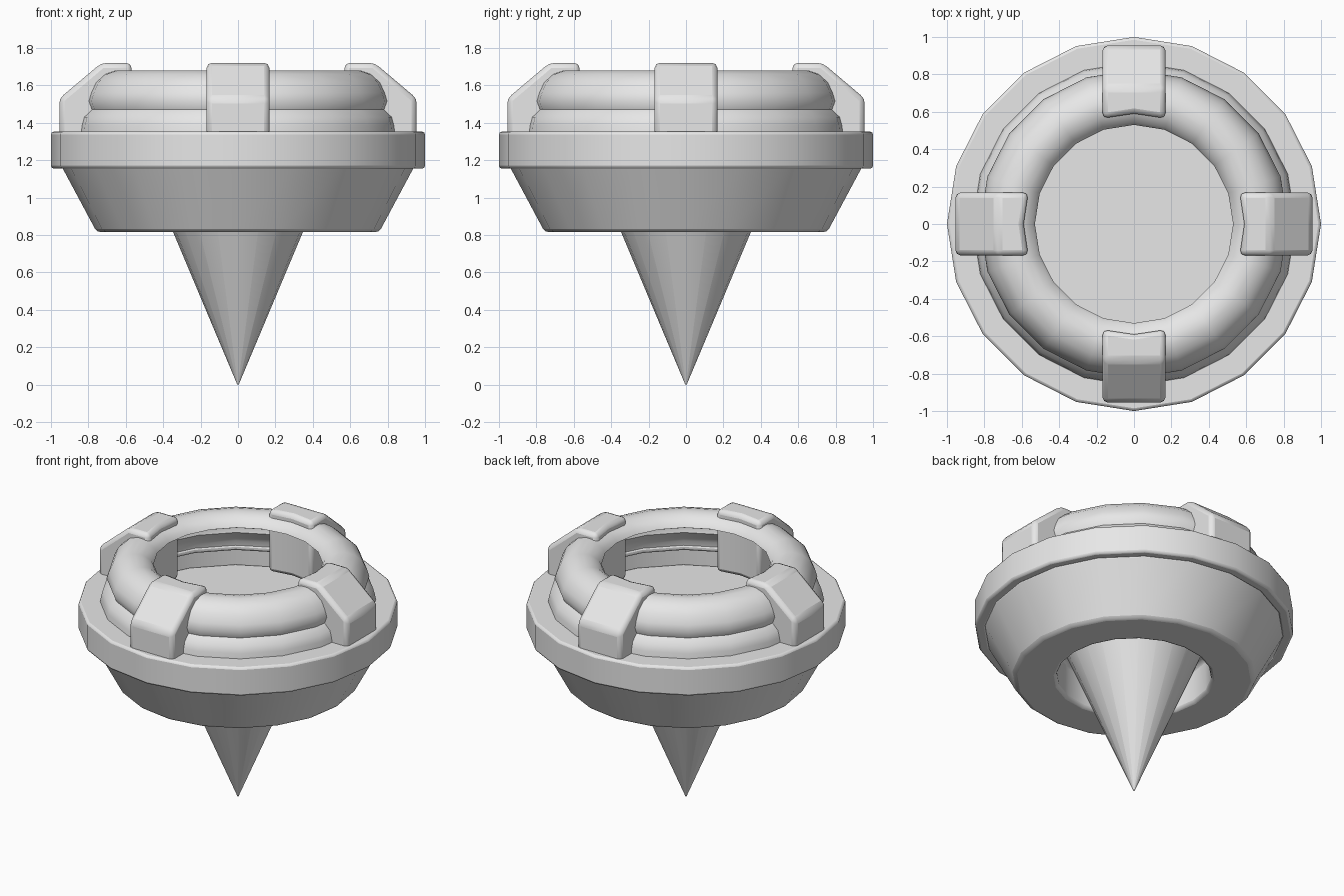
import bpy
import bmesh
from math import radians, pi
from mathutils import Matrix

SIDES = 20

cube = bpy.data.objects.get("Cube")
if cube:
    bpy.data.objects.remove(cube, do_unlink=True)

grey = bpy.data.materials.new("plain_grey")
grey.use_nodes = True
grey.diffuse_color = (0.8, 0.8, 0.8, 1)
grey.node_tree.nodes["Principled BSDF"].inputs["Base Color"].default_value = (0.8, 0.8, 0.8, 1)


def finish(name, bm, bevel=0.0, angle=35):
    """Turn a bmesh into a smooth-shaded object with an optional rounded bevel."""
    bmesh.ops.remove_doubles(bm, verts=bm.verts, dist=0.0005)
    bmesh.ops.recalc_face_normals(bm, faces=bm.faces)
    mesh = bpy.data.meshes.new(name)
    bm.to_mesh(mesh)
    bm.free()
    mesh.materials.append(grey)
    obj = bpy.data.objects.new(name, mesh)
    bpy.context.collection.objects.link(obj)
    if bevel:
        mod = obj.modifiers.new("rounded_edges", "BEVEL")
        mod.width = bevel
        mod.segments = 2
        mod.limit_method = "ANGLE"
        mod.angle_limit = radians(35)
    bpy.ops.object.select_all(action="DESELECT")
    obj.select_set(True)
    bpy.context.view_layer.objects.active = obj
    bpy.ops.object.shade_smooth_by_angle(angle=radians(angle))


def lathe(name, profile, closed=False, bevel=0.0, angle=35):
    """Spin a (radius, height) profile around the z axis."""
    bm = bmesh.new()
    verts = [bm.verts.new((r, 0, z)) for r, z in profile]
    edges = [bm.edges.new(pair) for pair in zip(verts, verts[1:])]
    if closed:
        edges.append(bm.edges.new((verts[-1], verts[0])))
    bmesh.ops.spin(bm, geom=verts + edges, axis=(0, 0, 1), cent=(0, 0, 0),
                   angle=2 * pi, steps=SIDES)
    finish(name, bm, bevel, angle)


def clamp(name, turn):
    """Bracket over the ring: a side profile swept across its width."""
    outline = [(0.955, 1.29), (0.955, 1.53), (0.73, 1.72), (0.565, 1.72), (0.565, 1.29)]
    bm = bmesh.new()
    rows = []
    for y in (-0.168, 0, 0.168):
        # the inner face is slightly hollow in the middle
        inset = 0.025 if y == 0 else 0
        rows.append([bm.verts.new((x + (inset if x < 0.6 else 0), y, z)) for x, z in outline])
    count = len(outline)
    for a, b in zip(rows, rows[1:]):
        for i in range(count):
            j = (i + 1) % count
            bm.faces.new((a[i], a[j], b[j], b[i]))
    bm.faces.new(rows[0])
    bm.faces.new(rows[-1])
    bm.transform(Matrix.Rotation(turn, 4, "Z"))
    finish(name, bm, bevel=0.028)


# Pointed spike below the body, with a minute blunt tip for even shading
lathe("spike", [(0, 0), (0.004, 0), (0.45, 1.06), (0, 1.06)])

# Tapered body with a round recess underneath; its flat top is the sunken floor
lathe("lower_body", [(0, 1.05), (0.48, 1.05), (0.485, 0.815), (0.755, 0.815),
                     (0.945, 1.17), (0, 1.17)], bevel=0.02)

# Hollow wide rim with a lip that carries the ring
lathe("rim", [(0.93, 1.155), (1.0, 1.155), (1.0, 1.352), (0.83, 1.352),
              (0.83, 1.31), (0.93, 1.31)], closed=True, bevel=0.015)

# Rounded ring with a ridge at its foot, a thin shell open towards the floor
outer = [(0.53, 1.61), (0.545, 1.635), (0.59, 1.668), (0.635, 1.68), (0.675, 1.68),
         (0.735, 1.66), (0.785, 1.615), (0.81, 1.56), (0.824, 1.515), (0.807, 1.47),
         (0.848, 1.43), (0.86, 1.385), (0.866, 1.34)]
inner = [(0.835, 1.34), (0.83, 1.38), (0.815, 1.41), (0.77, 1.465), (0.785, 1.515),
         (0.775, 1.55), (0.755, 1.595), (0.72, 1.635), (0.67, 1.65), (0.635, 1.65),
         (0.595, 1.635), (0.55, 1.60)]
lathe("ring", outer + inner, closed=True, angle=50)

# Four clamps holding the ring
for i, side in enumerate(("left", "back", "right", "front")):
    clamp(side + "_clamp", i * pi / 2)
